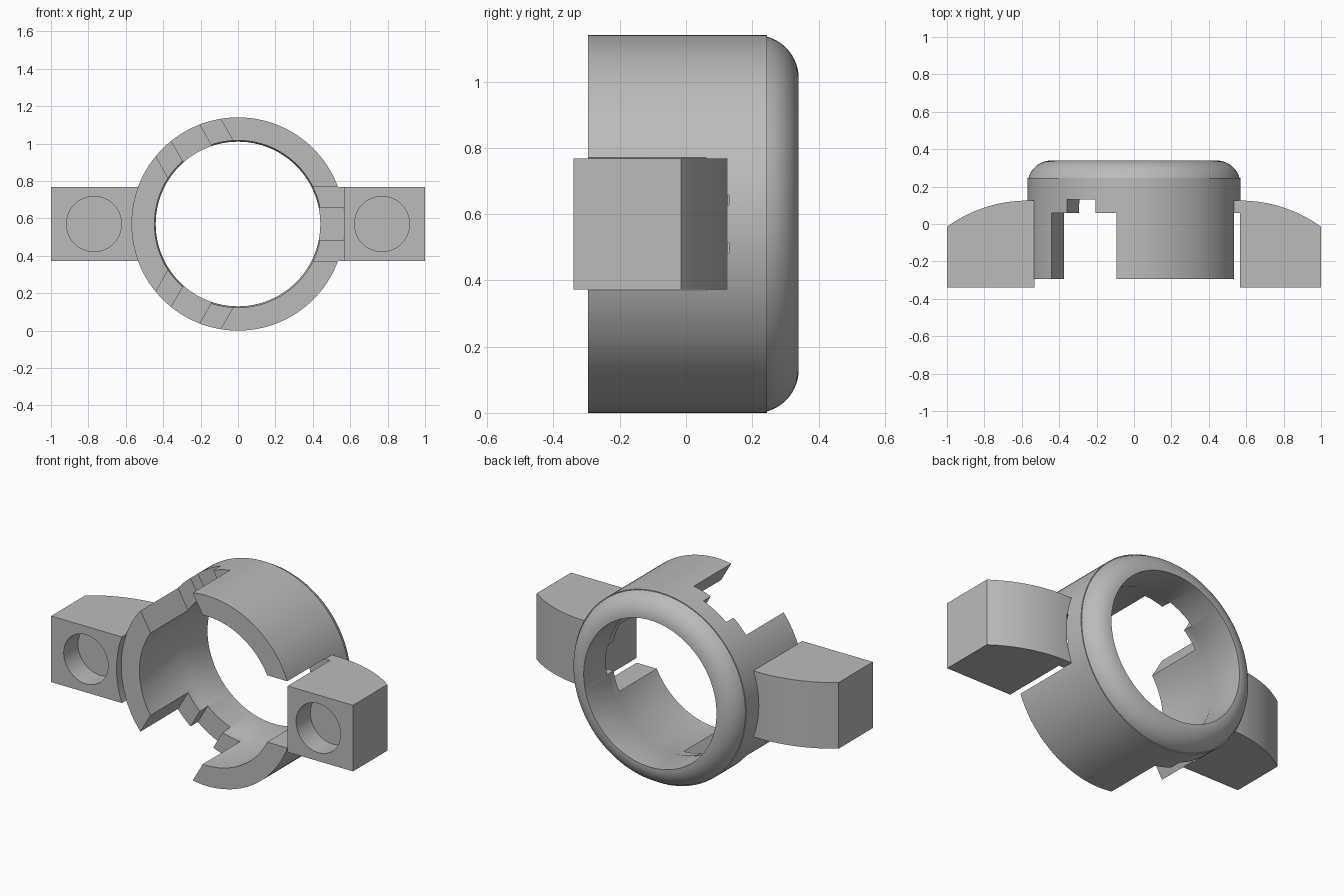
import bpy, bmesh, math
from mathutils import Matrix, Vector

if "Cube" in bpy.data.objects:
    bpy.data.objects.remove(bpy.data.objects["Cube"])

CZ = 0.57      # height of the ring axis
HALF = 0.198   # half height of the lugs and slots
SEG = 128

grey = bpy.data.materials.new("plain grey")
grey.use_nodes = True
grey.diffuse_color = (0.5, 0.5, 0.5, 1)
grey.node_tree.nodes["Principled BSDF"].inputs["Base Color"].default_value = (0.5, 0.5, 0.5, 1)


def finish(name, bm):
    bmesh.ops.recalc_face_normals(bm, faces=bm.faces)
    mesh = bpy.data.meshes.new(name)
    bm.to_mesh(mesh)
    bm.free()
    mesh.materials.append(grey)
    obj = bpy.data.objects.new(name, mesh)
    bpy.context.collection.objects.link(obj)
    return obj


def box(name, lo, hi, angle=0):
    """Box in ring coordinates, turned about the ring axis."""
    lo, hi = Vector(lo), Vector(hi)
    bm = bmesh.new()
    bmesh.ops.create_cube(bm, size=1, matrix=Matrix.Translation((lo + hi) / 2) @ Matrix.Diagonal((*(hi - lo), 1)))
    turn = Matrix.Translation((0, 0, CZ)) @ Matrix.Rotation(-angle, 4, 'Y')
    bmesh.ops.transform(bm, matrix=turn, verts=bm.verts)
    return finish(name, bm)


def cylinder(name, x, radius, y0, y1):
    """Cylinder along y at the height of the ring axis."""
    bm = bmesh.new()
    place = Matrix.Translation((x, (y0 + y1) / 2, CZ)) @ Matrix.Rotation(math.pi / 2, 4, 'X')
    bmesh.ops.create_cone(bm, cap_ends=True, segments=SEG, radius1=radius, radius2=radius, depth=y1 - y0, matrix=place)
    return finish(name, bm)


def combine(obj, other, operation):
    mod = obj.modifiers.new(operation.lower(), 'BOOLEAN')
    mod.operation = operation
    mod.solver = 'EXACT'
    mod.object = other
    bpy.context.view_layer.objects.active = obj
    bpy.ops.object.modifier_apply(modifier=mod.name)
    bpy.data.objects.remove(other)


def make_ring():
    # Closed (radius, y) section with a rounded back rim
    section = [(0.447, 0.1), (0.447, -0.295), (0.57, -0.295), (0.57, 0.245)]
    for i in range(13):
        a = math.radians(15.6 + (90 - 15.6) * i / 12)
        section.append((0.44 + 0.13 * math.cos(a), 0.21 + 0.13 * math.sin(a)))
    section.append((0.44, 0.12))
    bm = bmesh.new()
    loops = []
    for i in range(SEG):
        a = 2 * math.pi * i / SEG
        loops.append([bm.verts.new((r * math.cos(a), y, CZ + r * math.sin(a))) for r, y in section])
    n = len(section)
    for i in range(SEG):
        p, q = loops[i], loops[(i + 1) % SEG]
        for j in range(n):
            k = (j + 1) % n
            bm.faces.new((p[j], p[k], q[k], q[j]))
    return finish("clamp_ring", bm)


def make_lug(name, side):
    # Outline seen from above, with a curved back
    outline = [(1.0, -0.34), (0.5, -0.34), (0.5, 0.125)]
    radius, start = 0.73, 0.57
    sweep = math.asin((1.0 - start) / radius)
    for i in range(17):
        a = sweep * i / 16
        outline.append((start + radius * math.sin(a), 0.125 - radius * (1 - math.cos(a))))
    bm = bmesh.new()
    face = bm.faces.new([bm.verts.new((side * x, y, CZ - HALF)) for x, y in outline])
    top = bmesh.ops.extrude_face_region(bm, geom=[face])["geom"]
    bmesh.ops.translate(bm, vec=(0, 0, 2 * HALF), verts=[g for g in top if isinstance(g, bmesh.types.BMVert)])
    lug = finish(name, bm)
    # Concave inner end and blind hole in the front
    combine(lug, cylinder("clearance_cutter", 0, 0.567, -0.5, 0.5), 'DIFFERENCE')
    combine(lug, cylinder("hole_cutter", side * 0.77, 0.147, -0.5, -0.205), 'DIFFERENCE')
    return lug


body = make_ring()
for name, side in (("left_lug", 1), ("right_lug", -1)):
    combine(body, make_lug(name, side), 'UNION')

# Three stepped slots, the first ending at the left lug
for angle, reach in ((0, 0.567), (120, 0.75), (240, 0.75)):
    for half, depth in ((HALF + 0.002, 0.06), (0.087, 0.13)):
        cutter = box("slot_cutter", (0.2, -0.5, -half), (reach, depth, half), math.radians(angle))
        combine(body, cutter, 'DIFFERENCE')

body.name = "ring_with_lugs"
bpy.ops.object.select_all(action='DESELECT')
body.select_set(True)
bpy.context.view_layer.objects.active = body
bpy.ops.object.shade_smooth_by_angle(angle=math.radians(25))
